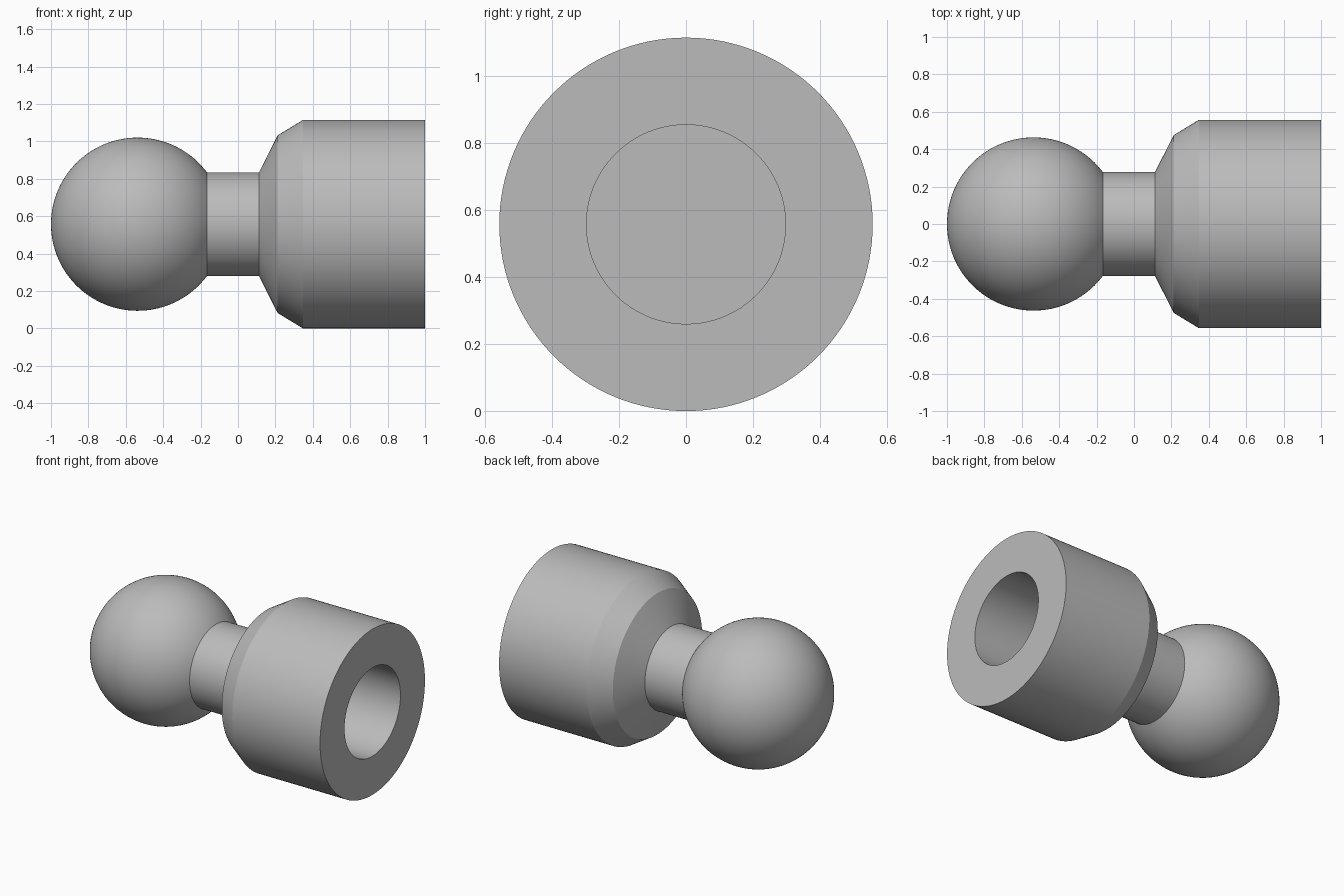
import bpy
import bmesh
import math
from mathutils import Matrix, Vector

if "Cube" in bpy.data.objects:
    bpy.data.objects.remove(bpy.data.objects["Cube"], do_unlink=True)

SEGMENTS = 128
AXIS_Z = 0.557

grey = bpy.data.materials.new("light grey")
grey.use_nodes = True
colour = (0.5, 0.5, 0.5, 1)
grey.diffuse_color = colour
grey.node_tree.nodes["Principled BSDF"].inputs["Base Color"].default_value = colour


def lathe(name, profile):
    """Revolve (x, radius) points around the horizontal x axis."""
    bm = bmesh.new()
    verts = [bm.verts.new((x, 0, r)) for x, r in profile]
    edges = [bm.edges.new(pair) for pair in zip(verts, verts[1:])]
    bmesh.ops.spin(bm, geom=verts + edges, cent=(0, 0, 0), axis=(1, 0, 0),
                   angle=math.tau, steps=SEGMENTS, use_duplicate=False)
    bmesh.ops.remove_doubles(bm, verts=bm.verts, dist=1e-5)
    bmesh.ops.recalc_face_normals(bm, faces=bm.faces)
    mesh = bpy.data.meshes.new(name)
    bm.to_mesh(mesh)
    bm.free()
    mesh.materials.append(grey)
    obj = bpy.data.objects.new(name, mesh)
    obj.location.z = AXIS_Z
    bpy.context.collection.objects.link(obj)
    bpy.ops.object.select_all(action="DESELECT")
    obj.select_set(True)
    bpy.context.view_layer.objects.active = obj
    bpy.ops.object.shade_smooth_by_angle(angle=math.radians(20))
    return obj


# Ball: an arc that stops where it meets the neck
ball_x, ball_r, neck_r = -0.537, 0.463, 0.277
steps = 48
end = math.pi - math.asin(neck_r / ball_r)
arc = [(ball_x - ball_r * math.cos(end * i / steps),
        ball_r * math.sin(end * i / steps)) for i in range(steps + 1)]

# Neck, double-tapered shoulder, socket body and blind bore
body = [(0.112, neck_r), (0.212, 0.475), (0.347, 0.557), (1, 0.557),
        (1, 0.297), (0.35, 0.297), (0.35, 0)]

lathe("ball_stud_with_socket", arc + body)
